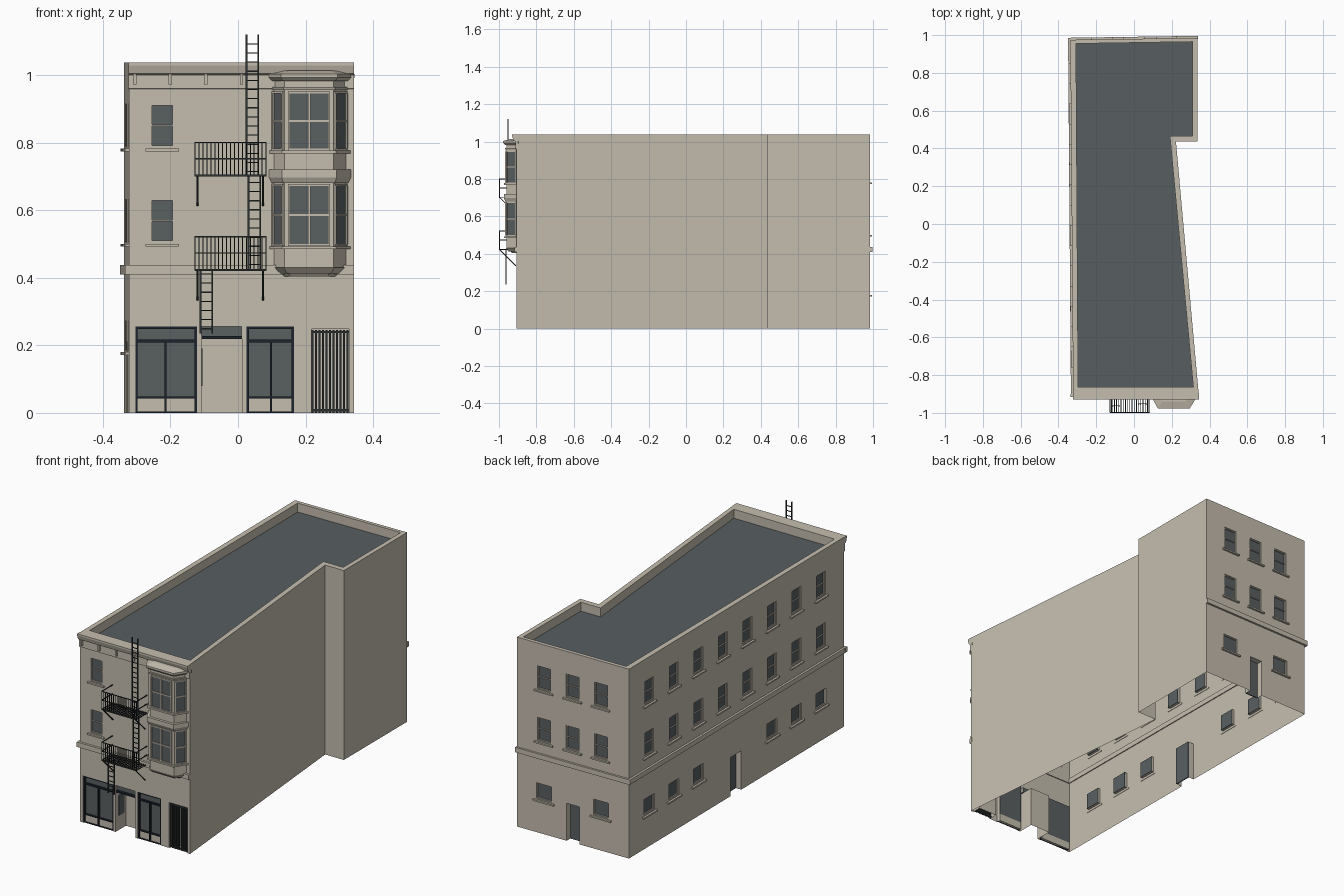
import bpy, bmesh
from mathutils import Vector, Matrix

if "Cube" in bpy.data.objects:
    bpy.data.objects.remove(bpy.data.objects["Cube"], do_unlink=True)


def material(name, rgb):
    m = bpy.data.materials.new(name)
    m.use_nodes = True
    m.diffuse_color = (*rgb, 1)
    m.node_tree.nodes["Principled BSDF"].inputs["Base Color"].default_value = (*rgb, 1)
    return m


STONE = material("beige stone", (0.56, 0.51, 0.43))
GLASS = material("slate glass", (0.1, 0.115, 0.12))
ROOF = material("slate roof", (0.095, 0.112, 0.118))
NAVY = material("dark navy paint", (0.012, 0.016, 0.026))
IRON = material("dark iron", (0.025, 0.03, 0.03))

parts = {}


def part(name, mat):
    """Mesh under construction for one named part."""
    return parts.setdefault(name, (bmesh.new(), mat))[0]


def finish(name):
    bm, mat = parts.pop(name)
    bmesh.ops.recalc_face_normals(bm, faces=bm.faces)
    me = bpy.data.meshes.new(name)
    bm.to_mesh(me)
    bm.free()
    me.materials.append(mat)
    ob = bpy.data.objects.new(name, me)
    bpy.context.scene.collection.objects.link(ob)
    return ob


class Wall:
    """Vertical plane: u runs along it, d points outward."""
    def __init__(self, origin, along, outward):
        self.o = Vector((*origin, 0))
        self.u = Vector((*along, 0)).normalized()
        n = Vector((-self.u.y, self.u.x, 0))
        self.n = n if n.dot(Vector((*outward, 0))) > 0 else -n

    def box(self, bm, u0, u1, d0, d1, z0, z1):
        c = self.o + self.u * (u0 + u1) / 2 + self.n * (d0 + d1) / 2
        c.z = (z0 + z1) / 2
        m = Matrix((self.u * (u1 - u0), self.n * (d1 - d0), Vector((0, 0, z1 - z0)))).transposed().to_4x4()
        bmesh.ops.create_cube(bm, size=1, matrix=Matrix.Translation(c) @ m)


def bar(bm, a, b, w=0.004):
    """Square rod between two points."""
    a, b = Vector(a), Vector(b)
    m = Matrix.Translation((a + b) / 2) @ (b - a).to_track_quat('Z', 'Y').to_matrix().to_4x4()
    bmesh.ops.create_cube(bm, size=1, matrix=m @ Matrix.Diagonal((w, w, (b - a).length, 1)))


def loft(bm, rings, cap=True):
    """Join matching rings of points, capping both ends."""
    vs = [[bm.verts.new(p) for p in r] for r in rings]
    for a, b in zip(vs, vs[1:]):
        for i in range(len(a)):
            j = (i + 1) % len(a)
            bm.faces.new((a[i], a[j], b[j], b[i]))
    if cap:
        bm.faces.new(vs[0])
        bm.faces.new(vs[-1])


# Footprint and walls
TOP, DECK, FY = 1.037, 0.988, -0.905
outer = [(-0.322, FY), (0.343, FY), (0.222, 0.437), (0.335, 0.437), (0.335, 0.985), (-0.337, 0.975)]
inner = [(-0.296, -0.862), (0.314, -0.862), (0.19, 0.467), (0.31, 0.467), (0.31, 0.965), (-0.307, 0.955)]
front = Wall((0, FY), (1, 0), (0, -1))
left = Wall((-0.3292, 0), (-0.015, 1.88), (-1, 0))
back = Wall((0, 0.98), (0.672, 0.01), (0, 1))

loft(part("building_shell", STONE),
     [[(x, y, z) for x, y in ring] for ring, z in ((outer, 0), (outer, TOP), (inner, TOP), (inner, DECK))])
cut = part("opening_cutter", STONE)


def window(wall, u, z0, z1, w, rail=True):
    """Recessed sash window with frame and sill."""
    a, b = u - w / 2, u + w / 2
    wall.box(cut, a, b, -0.014, 0.02, z0, z1)
    wall.box(part("window_glass", GLASS), a, b, -0.015, -0.01, z0, z1)
    fr = part("window_frames", STONE)
    t = 0.004
    for s, e in ((a, a + t), (b - t, b)):
        wall.box(fr, s, e, -0.012, -0.004, z0, z1)
    heights = [z0, z1 - t] + ([(z0 + z1) / 2 - t / 2] if rail else [])
    for z in heights:
        wall.box(fr, a, b, -0.012, -0.004, z, z + t)
    wall.box(part("window_sills", STONE), a - 0.016, b + 0.016, -0.002, 0.011, z0 - 0.014, z0 - 0.006)


def door(wall, u, w, h, depth):
    wall.box(cut, u - w / 2, u + w / 2, -depth, 0.02, -0.02, h)
    wall.box(part("doors", GLASS), u - w / 2, u + w / 2, -depth - 0.003, -depth + 0.003, 0, h)


# Upper windows on three sides
FLOORS = ((0.506, 0.632), (0.788, 0.914))
side_rows = [0.797 - i * 0.2145 for i in range(8)]
for z0, z1 in FLOORS:
    window(front, -0.224, z0, z1, 0.068)
    for u in side_rows:
        window(left, u, z0, z1, 0.078)
    for u in (-0.17, 0, 0.172):
        window(back, u, z0, z1, 0.078)

# Ground floor windows and doors
for i, u in enumerate(side_rows):
    if i not in (3, 4):
        window(left, u, 0.186, 0.272, 0.088, False)
for u in (-0.17, 0.172):
    window(back, u, 0.186, 0.272, 0.092, False)
door(left, 0.04, 0.095, 0.212, 0.035)
door(back, -0.003, 0.078, 0.205, 0.035)


# Shopfronts
def shopfront(a, b, mid):
    front.box(cut, a, b, -0.02, 0.02, -0.02, 0.256)
    front.box(part("shop_glass", GLASS), a, b, -0.022, -0.014, 0.04, 0.256)
    front.box(part("shop_base_panels", STONE), a, b, -0.022, -0.01, 0, 0.045)
    fr = part("shop_frames", NAVY)
    for s, e, z in ((a, a + 0.007, 0.256), (b - 0.007, b, 0.256), (mid - 0.003, mid + 0.003, 0.213)):
        front.box(fr, s, e, -0.02, -0.002, 0, z)
    for z, h in ((0, 0.004), (0.043, 0.005), (0.209, 0.008), (0.249, 0.007)):
        front.box(fr, a, b, -0.02, -0.003, z, z + h)


shopfront(-0.304, -0.122, -0.215)
shopfront(0.025, 0.166, 0.097)

# Recessed entrance with transom and side door
front.box(cut, -0.108, 0.012, -0.09, 0.02, -0.02, 0.22)
front.box(cut, -0.108, 0.01, -0.02, 0.02, 0.226, 0.255)
front.box(part("entrance_transom", GLASS), -0.108, 0.01, -0.022, -0.012, 0.226, 0.255)
front.box(part("entrance_header", NAVY), -0.108, 0.012, -0.02, 0.001, 0.218, 0.227)
front.box(part("entrance_side_pane", GLASS), -0.111, -0.105, -0.075, -0.025, 0.08, 0.19)

# Barred gate
front.box(cut, 0.217, 0.328, -0.05, 0.02, -0.02, 0.248)
gate = part("barred_gate", IRON)
for i in range(11):
    u = 0.218 + i * 0.0103
    front.box(gate, u, u + 0.0058, -0.012, -0.006, 0, 0.246)
for z in (0.004, 0.236):
    front.box(gate, 0.217, 0.328, -0.014, -0.006, z, z + 0.007)

# String course around three sides
band = part("string_course", STONE)
front.box(band, -0.335, 0.343, -0.005, 0.012, 0.41, 0.437)
left.box(band, -0.915, 0.985, -0.005, 0.012, 0.41, 0.437)
back.box(band, -0.348, 0.338, -0.005, 0.011, 0.41, 0.437)

# Front cornice and brackets
profile = [(-0.004, 0.957), (0.007, 0.96), (0.007, 1.0), (0.017, 1.005), (0.024, 1.028), (0.024, TOP), (-0.004, TOP)]
loft(part("front_cornice", STONE), [[(x, FY - d, z) for d, z in profile] for x in (-0.324, 0.344)])
for i in range(4):
    u = -0.306 + i * 0.1055
    front.box(part("cornice_brackets", STONE), u - 0.005, u + 0.005, 0, 0.017, 0.972, 1.003)


# Bay window
def bay_ring(off, z):
    return [(0.1 - off, -0.895, z), (0.138 - off * 0.6, -0.96 - off, z),
            (0.283 + off * 0.6, -0.96 - off, z), (0.327 + off, -0.895, z)]


bay = part("bay_body", STONE)
for o0, z0, o1, z1 in ((-0.03, 0.403, -0.02, 0.415), (-0.012, 0.413, 0.004, 0.43), (0, 0.43, 0, 0.99),
                       (0.012, 0.485, 0.012, 0.493), (0.006, 0.68, 0.014, 0.697), (0.014, 0.697, 0.014, 0.72),
                       (0.012, 0.768, 0.012, 0.777), (0.005, 0.955, 0.008, 0.965),
                       (0.008, 0.982, 0.018, 0.992), (0.018, 0.992, 0.018, 1.003), (0.018, 1.003, -0.02, 1.013)):
    loft(bay, [bay_ring(o0, z0), bay_ring(o1, z1)])

pts = [Vector(p[:2]) for p in bay_ring(0, 0)]
for i, (u0, u1) in enumerate(((0.016, 0.067), (0.016, 0.129), (0.008, 0.059))):
    a, b = pts[i], pts[i + 1]
    wall = Wall(a, b - a, (a + b) / 2 - Vector((0.21, -0.8)))
    for z0, z1 in ((0.5, 0.672), (0.782, 0.945)):
        wall.box(part("bay_glass", GLASS), u0, u1, -0.001, 0.002, z0, z1)
        fr = part("bay_frames", STONE)
        for s in (u0 - 0.006, u1):
            wall.box(fr, s, s + 0.006, -0.001, 0.007, z0, z1)
        zm = (z0 + z1) / 2
        for z in (z0 - 0.006, zm - 0.003, z1):
            wall.box(fr, u0 - 0.006, u1 + 0.006, -0.001, 0.006, z, z + 0.006)
        if i == 1:
            um = (u0 + u1) / 2
            wall.box(fr, um - 0.004, um + 0.004, -0.001, 0.007, z0, z1)


# Fire escape balconies
def balcony(z):
    bm = part("fire_escape_balconies", IRON)
    x0, x1, y0, y1 = -0.127, 0.083, -0.997, FY
    for y in (y0, y1 - 0.004):
        bar(bm, (x0, y, z), (x1, y, z), 0.006)
    for i in range(19):
        x = x0 + (x1 - x0) * i / 18
        bar(bm, (x, y0, z), (x, y0, z + 0.098), 0.003)
        bar(bm, (x, y0, z), (x, y1, z), 0.004)
    for h in (0.05, 0.098):
        bar(bm, (x0, y0, z + h), (x1, y0, z + h), 0.004)
        for x in (x0, x1):
            bar(bm, (x, y0, z + h), (x, y1, z + h), 0.004)
    for x in (-0.12, 0.074):
        bar(bm, (x, y0, z), (x, y1 - 0.005, z - 0.088), 0.005)


def ladder(x, y, z0, z1):
    bm = part("fire_escape_ladders", IRON)
    for s in (x, x + 0.035):
        bar(bm, (s, y, z0), (s, y, z1), 0.005)
    for i in range(int((z1 - z0) / 0.027)):
        z = z0 + 0.014 + i * 0.027
        bar(bm, (x, y, z), (x + 0.035, y, z), 0.0035)


for z in (0.423, 0.702):
    balcony(z)
ladder(0.025, -0.952, 0.70, 1.12)
ladder(0.031, -0.952, 0.425, 0.70)
ladder(-0.111, -0.963, 0.235, 0.425)

# Create objects, then cut the openings
objs = {n: finish(n) for n in list(parts)}
shell, cutter = objs["building_shell"], objs["opening_cutter"]
cutter.hide_render = True
mod = shell.modifiers.new("openings", 'BOOLEAN')
mod.operation, mod.solver, mod.object = 'DIFFERENCE', 'EXACT', cutter
bpy.context.view_layer.update()
cut_mesh = bpy.data.meshes.new_from_object(shell.evaluated_get(bpy.context.evaluated_depsgraph_get()))
shell.modifiers.clear()
shell.data = cut_mesh
bpy.data.objects.remove(cutter, do_unlink=True)

# Open underside and coloured roof deck
cut_mesh.materials.clear()
for m in (STONE, ROOF):
    cut_mesh.materials.append(m)
bm = bmesh.new()
bm.from_mesh(cut_mesh)
bmesh.ops.delete(bm, geom=[f for f in bm.faces if all(v.co.z < 0.001 for v in f.verts)], context='FACES_ONLY')
for f in bm.faces:
    f.material_index = int(f.normal.z > 0.9 and abs(f.calc_center_median().z - DECK) < 0.005)
bm.to_mesh(cut_mesh)
bm.free()
